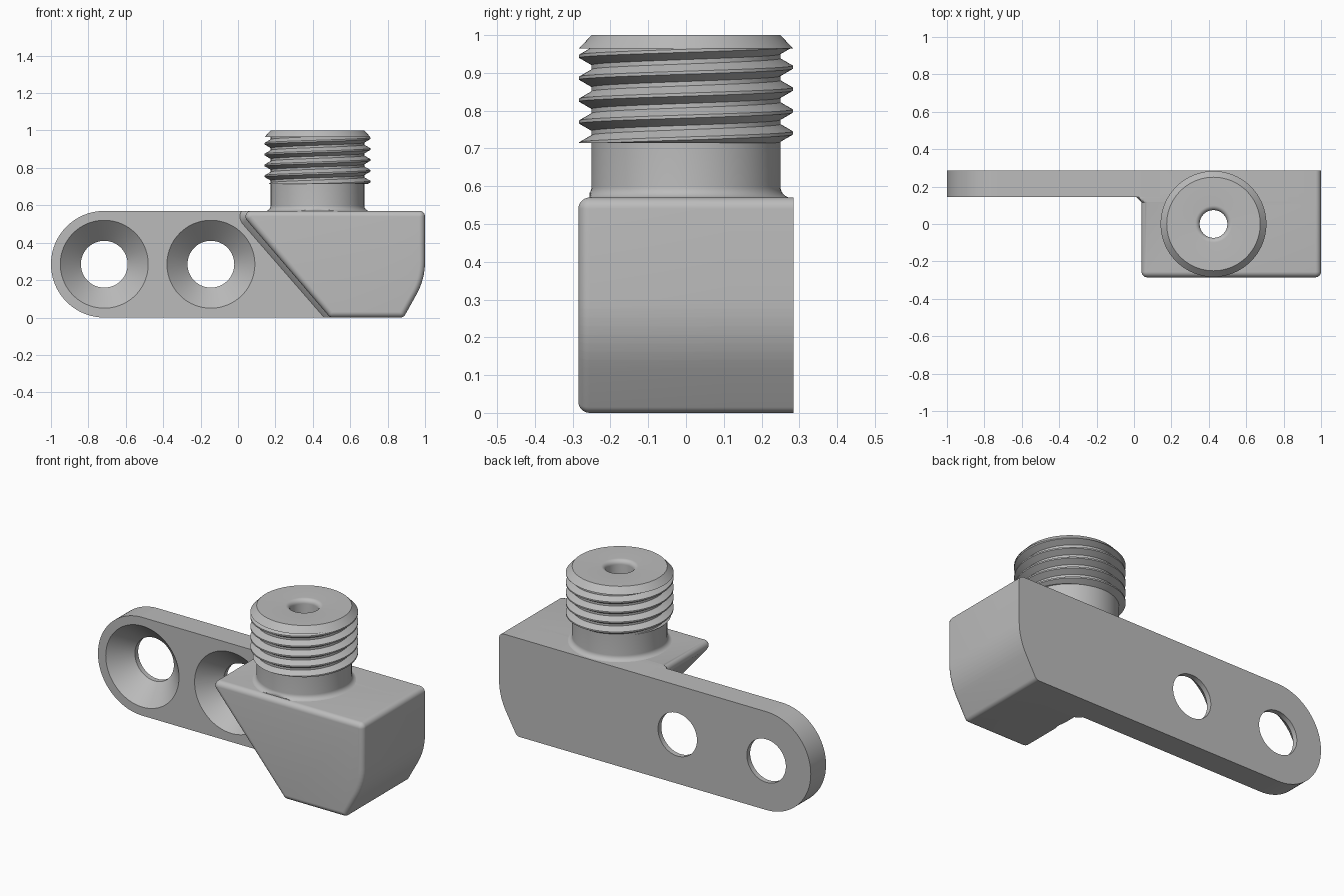
import bpy, bmesh, math
from mathutils import Vector, Matrix

if "Cube" in bpy.data.objects:
    bpy.data.objects.remove(bpy.data.objects["Cube"])

metal = bpy.data.materials.new("grey metal")
metal.use_nodes = True
GREY = (0.5, 0.5, 0.5, 1)
metal.diffuse_color = GREY
metal.node_tree.nodes["Principled BSDF"].inputs["Base Color"].default_value = GREY

TAU = math.tau
HALF = 0.285          # half depth of the block, also the plate end radius
TOP = 0.57            # height of block and plate
ROUND = 0.03          # edge rounding
PLATE_FRONT = 0.145
AXIS_X = 0.425        # stem axis
BORE = 0.074


def grid_object(name, rows, caps=False):
    """Skin a list of closed rings of points, optionally capping both ends."""
    bm = bmesh.new()
    rings = [[bm.verts.new(p) for p in row] for row in rows]
    n = len(rows[0])
    for a, b in zip(rings, rings[1:]):
        for i in range(n):
            j = (i + 1) % n
            bm.faces.new((a[i], a[j], b[j], b[i]))
    if caps:
        bm.faces.new(rings[0])
        bm.faces.new(rings[-1])
    return finish(name, bm)


def finish(name, bm):
    bmesh.ops.remove_doubles(bm, verts=bm.verts, dist=1e-5)
    bmesh.ops.recalc_face_normals(bm, faces=bm.faces)
    mesh = bpy.data.meshes.new(name)
    bm.to_mesh(mesh)
    bm.free()
    mesh.materials.append(metal)
    obj = bpy.data.objects.new(name, mesh)
    bpy.context.collection.objects.link(obj)
    return obj


def lathe_cutter(profile, matrix):
    """Solid of revolution around local z, from (radius, height) pairs."""
    rows = [[matrix @ Vector((r * math.cos(TAU * i / 96), r * math.sin(TAU * i / 96), h))
             for i in range(96)] for r, h in profile]
    cutter = grid_object("hole_cutter", rows, caps=True)
    cutter.hide_render = True
    return cutter


def select(obj):
    bpy.ops.object.select_all(action='DESELECT')
    obj.select_set(True)
    bpy.context.view_layer.objects.active = obj


def cut(obj, cutter):
    mod = obj.modifiers.new("hole", 'BOOLEAN')
    mod.operation = 'DIFFERENCE'
    mod.solver = 'EXACT'
    mod.object = cutter
    select(obj)
    bpy.ops.object.modifier_apply(modifier=mod.name)
    bpy.data.objects.remove(cutter)


def smooth(obj):
    select(obj)
    bpy.ops.object.shade_smooth_by_angle(angle=math.radians(28))


# Mounting plate with a round end and two countersunk holes
outline = [(-0.715 + HALF * math.cos(a), HALF + HALF * math.sin(a))
           for a in (math.pi * (0.5 + i / 48) for i in range(49))]
outline += [(0.55, 0), (0.14, TOP)]
plate = grid_object("mounting_plate",
                    [[(x, y, z) for x, z in outline] for y in (PLATE_FRONT, HALF)], caps=True)
for x in (-0.715, -0.145):
    place = Matrix.Translation((x, PLATE_FRONT, HALF)) @ Matrix.Rotation(-math.pi / 2, 4, 'X')
    cut(plate, lathe_cutter([(0.245, -0.01), (0.125, 0.11), (0.125, 0.2)], place))
smooth(plate)

# Block: a core polygon grown by the rounding radius, counter-clockwise in x, z
corner = [Vector(p) for p in ((0.97, 0.3), (0.97, 0.211), (0.926, 0.134))]
bend = [corner[0] * t * t + corner[1] * 2 * t * (1 - t) + corner[2] * (1 - t) ** 2
        for t in (i / 8 for i in range(9))]
core = [Vector((0.07, 0.54)), Vector((0.506, 0.03)), Vector((0.868, 0.03))]
core += bend + [Vector((0.97, 0.54))]

spokes = []
for i, p in enumerate(core):
    before, after = p - core[i - 1], core[(i + 1) % len(core)] - p
    start = math.atan2(-before.x, before.y)
    turn = (math.atan2(-after.x, after.y) - start) % TAU
    if turn > math.pi:
        turn = 0
    steps = 8 if turn > 0.3 else 1
    for k in range(steps + 1):
        a = start + turn * k / steps
        spokes.append((p, Vector((math.cos(a), math.sin(a)))))


def block_ring(y, grow, fillet=0):
    ring = []
    for p, d in spokes:
        q = p + d * (grow + (fillet if d.x < -0.01 else 0))
        ring.append((q.x, y, min(max(q.y, 0), TOP)))
    return ring


arc = [math.pi / 2 * i / 8 for i in range(9)]
rings = [block_ring(HALF, ROUND), block_ring(PLATE_FRONT + 0.02, ROUND)]
# concave fillet against the plate, then the rounded front edge
rings += [block_ring(PLATE_FRONT - ROUND * math.sin(a), ROUND, ROUND * (1 - math.sin(a)))
          for a in arc]
rings += [block_ring(ROUND - HALF - ROUND * math.sin(a), ROUND * math.cos(a)) for a in arc[:-1]]
rings.append(block_ring(-HALF, 1e-4))
block = grid_object("block", rings, caps=True)
cut(block, lathe_cutter([(BORE, -0.1), (BORE, 0.7)], Matrix.Translation((AXIS_X, 0, 0))))
smooth(block)

# Threaded stem: neck with foot fillet, helical thread, chamfered end and bore
PITCH, ROOT, CREST = 0.058, 0.25, 0.283
LOW, HIGH = 0.715, 0.965


def thread_radius(z, crest_z):
    away = abs(((z - crest_z) / PITCH + 0.5) % 1 - 0.5)
    t = min(max((away - 0.07) / 0.33, 0), 1)
    return CREST + (ROOT - CREST) * t


def stem_column(a):
    points = []
    for b in arc:                                   # foot fillet, trimmed at the front edge
        r = ROOT + ROUND * (1 - math.sin(b))
        if math.sin(a) < 0:
            r = max(ROOT, min(r, (HALF - ROUND) / -math.sin(a)))
        points.append((r, TOP - 0.001 + ROUND * (1 - math.cos(b))))
    points.append((ROOT, LOW))
    crest_z = 0.857 + PITCH * (a / TAU - 0.25)
    for turn in range(-5, 5):
        for off in (-0.07, 0.07, 0.4, 0.6):
            z = min(max(crest_z + PITCH * (turn + off), LOW), HIGH)
            points.append((thread_radius(z, crest_z), z))
    points += [(CREST, HIGH), (ROOT, 1)]
    lip = 0.025
    points += [(BORE + lip * (1 - math.sin(b)), 1 - lip * (1 - math.cos(b))) for b in arc]
    points.append((BORE, TOP - 0.001))
    return [(AXIS_X + r * math.cos(a), r * math.sin(a), z) for r, z in points]


bm = bmesh.new()
columns = [[bm.verts.new(p) for p in stem_column(TAU * i / 96)] for i in range(97)]
for a, b in zip(columns, columns[1:]):
    for j in range(len(a) - 1):
        bm.faces.new((a[j], b[j], b[j + 1], a[j + 1]))
smooth(finish("threaded_stem", bm))
